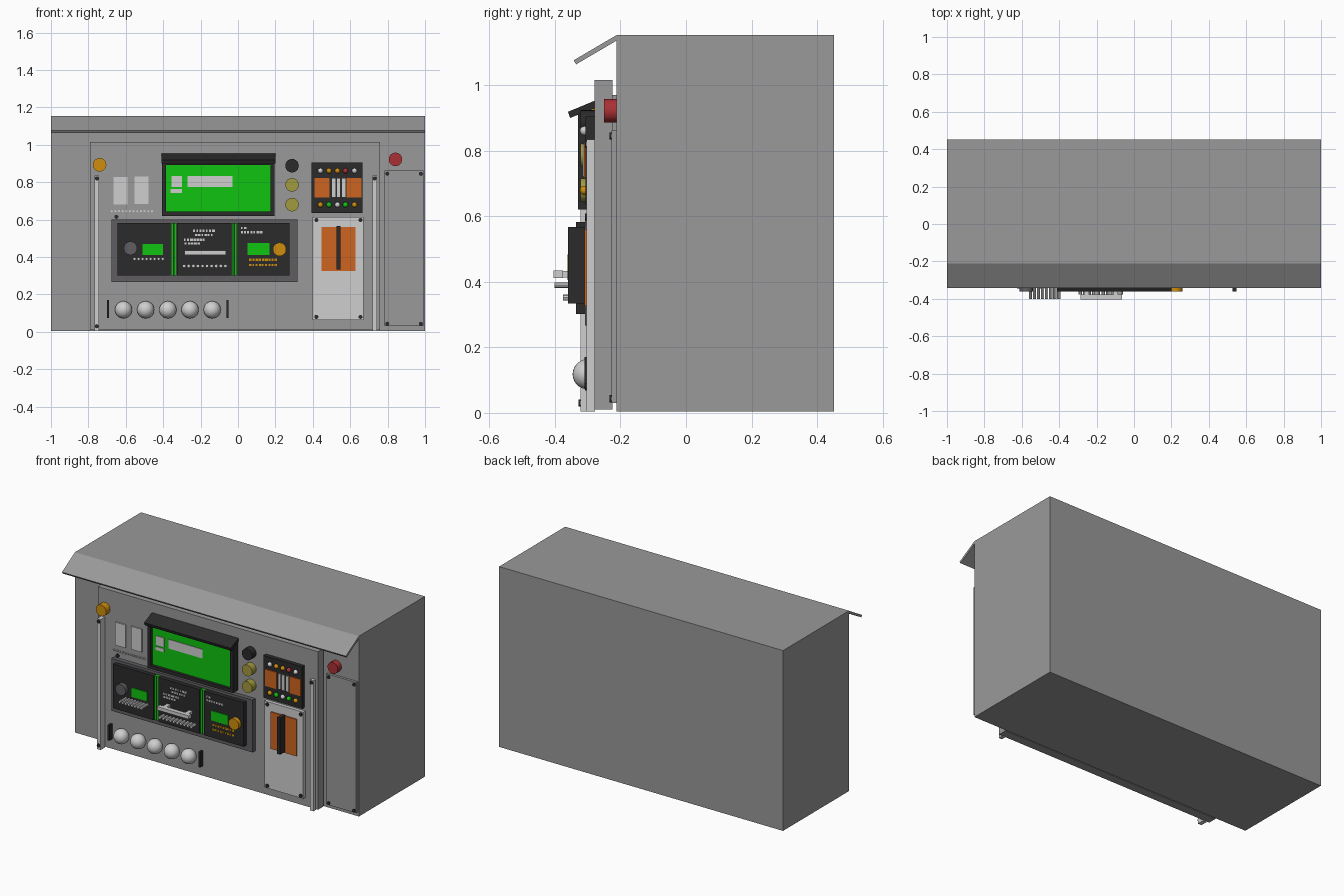
import bpy, bmesh, math, random
from mathutils import Matrix, Vector

if "Cube" in bpy.data.objects:
    bpy.data.objects.remove(bpy.data.objects["Cube"])

random.seed(4)


def material(name, r, g, b):
    m = bpy.data.materials.new(name)
    m.diffuse_color = (r, g, b, 1)
    m.use_nodes = True
    m.node_tree.nodes["Principled BSDF"].inputs["Base Color"].default_value = m.diffuse_color
    return m


GREY = material("cabinet grey", 0.32, 0.32, 0.32)
LIGHT = material("light grey", 0.62, 0.62, 0.62)
DARK = material("near black", 0.024, 0.024, 0.024)
SLATE = material("slate grey", 0.115, 0.11, 0.12)
GREEN = material("screen green", 0.005, 0.55, 0.005)
ORANGE = material("burnt orange", 0.62, 0.13, 0.015)
AMBER = material("amber", 0.62, 0.27, 0.004)
OLIVE = material("olive yellow", 0.36, 0.32, 0.05)
RED = material("red", 0.4, 0.03, 0.035)


def finish(name, bm, mat, smooth=False):
    me = bpy.data.meshes.new(name)
    bm.to_mesh(me)
    bm.free()
    me.materials.append(mat)
    ob = bpy.data.objects.new(name, me)
    bpy.context.collection.objects.link(ob)
    if smooth:
        bpy.ops.object.select_all(action='DESELECT')
        ob.select_set(True)
        bpy.context.view_layer.objects.active = ob
        bpy.ops.object.shade_smooth_by_angle(angle=math.radians(40))
    return ob


def boxes(name, mat, *specs):
    """Each spec is x0, x1, y0, y1, z0, z1."""
    bm = bmesh.new()
    for x0, x1, y0, y1, z0, z1 in specs:
        mid = Vector(((x0 + x1) / 2, (y0 + y1) / 2, (z0 + z1) / 2))
        size = Matrix.Diagonal((x1 - x0, y1 - y0, z1 - z0, 1))
        bmesh.ops.create_cube(bm, size=1, matrix=Matrix.Translation(mid) @ size)
    return finish(name, bm, mat)


def knobs(name, mat, r, y0, y1, points, sides=24):
    """Cylinders along y at each (x, z)."""
    bm = bmesh.new()
    for x, z in points:
        m = Matrix.Translation((x, (y0 + y1) / 2, z)) @ Matrix.Rotation(math.pi / 2, 4, 'X')
        bmesh.ops.create_cone(bm, cap_ends=True, segments=sides, radius1=r, radius2=r,
                              depth=y1 - y0, matrix=m)
    return finish(name, bm, mat, True)


def balls(name, mat, r, y, points):
    bm = bmesh.new()
    for x, z in points:
        bmesh.ops.create_uvsphere(bm, u_segments=24, v_segments=14, radius=r,
                                  matrix=Matrix.Translation((x, y, z)))
    return finish(name, bm, mat, True)


def prism(name, mat, x0, x1, profile):
    """Extrude a (y, z) profile along x."""
    bm = bmesh.new()
    f = bm.faces.new([bm.verts.new((x0, y, z)) for y, z in profile])
    ex = bmesh.ops.extrude_face_region(bm, geom=[f])
    bmesh.ops.translate(bm, vec=(x1 - x0, 0, 0),
                        verts=[v for v in ex['geom'] if isinstance(v, bmesh.types.BMVert)])
    bmesh.ops.recalc_face_normals(bm, faces=bm.faces)
    return finish(name, bm, mat)


def corners(x0, x1, z0, z1):
    return [(x, z) for x in (x0, x1) for z in (z0, z1)]


def dashes(x0, x1, y, z, h=0.012, step=0.017):
    """Row of small uneven marks on a face at depth y."""
    n = int((x1 - x0) / step)
    return [(x0 + i * step, x0 + i * step + step * random.uniform(0.5, 0.9),
             y - 0.004, y + 0.002, z - h / 2, z + h / 2) for i in range(n)]


# Cabinet, rain hood and front panels
boxes("cabinet_body", GREY, (-1, 1, -0.212, 0.452, 0.005, 1.153))
prism("rain_hood", GREY, -1, 1, [(-0.212, 1.153), (-0.343, 1.076), (-0.335, 1.064), (-0.212, 1.136)])
boxes("main_door", GREY, (-0.79, 0.76, -0.28, -0.224, 0.01, 1.016))
boxes("door_mount", GREY, (-0.75, 0.72, -0.226, -0.21, 0.05, 0.97))
boxes("side_cover", GREY, (0.783, 0.992, -0.228, -0.21, 0.03, 0.862))
knobs("side_cover_bolts", DARK, 0.011, -0.234, -0.226, corners(0.798, 0.978, 0.043, 0.845), 12)

# Door rails and their bolts
boxes("left_rail", LIGHT, (-0.768, -0.742, -0.322, -0.278, 0.004, 0.835))
boxes("right_rail", LIGHT, (0.72, 0.743, -0.303, -0.278, 0.004, 0.835))
knobs("left_rail_bolts", DARK, 0.011, -0.328, -0.32, [(-0.755, z) for z in (0.03, 0.82)], 12)
knobs("right_rail_bolt", DARK, 0.011, -0.309, -0.301, [(0.731, 0.82)], 12)

# Large lamps and knobs
knobs("amber_lamp", AMBER, 0.036, -0.322, -0.278, [(-0.74, 0.893)])
knobs("red_lamp", RED, 0.036, -0.25, -0.21, [(0.842, 0.922)])
knobs("black_knob", DARK, 0.036, -0.322, -0.278, [(0.289, 0.888)])
knobs("olive_knobs", OLIVE, 0.036, -0.322, -0.278, [(0.289, 0.786), (0.289, 0.68)])

# Label plates at upper left
boxes("label_plates", LIGHT, (-0.665, -0.592, -0.288, -0.278, 0.68, 0.827),
      (-0.553, -0.478, -0.288, -0.278, 0.683, 0.83))
knobs("stud_row", LIGHT, 0.006, -0.288, -0.278, [(-0.675 + i * 0.0195, 0.645) for i in range(12)], 8)
knobs("panel_screw", DARK, 0.011, -0.288, -0.278, [(-0.65, 0.615)], 12)

# Display with frame and hood
boxes("display_frame", DARK,
      (-0.405, -0.385, -0.33, -0.278, 0.62, 0.925), (0.175, 0.195, -0.33, -0.278, 0.62, 0.925),
      (-0.385, 0.175, -0.33, -0.278, 0.62, 0.642), (-0.385, 0.175, -0.33, -0.278, 0.893, 0.925))
boxes("display_screen", GREEN, (-0.385, 0.175, -0.312, -0.28, 0.642, 0.893))
boxes("display_fields", LIGHT, (-0.355, -0.3, -0.316, -0.31, 0.775, 0.833),
      (-0.36, -0.3, -0.316, -0.31, 0.742, 0.764), (-0.27, -0.03, -0.316, -0.31, 0.775, 0.833))
prism("display_hood", DARK, -0.41, 0.2,
      [(-0.278, 0.953), (-0.36, 0.919), (-0.354, 0.9), (-0.278, 0.93)])

# Fuse box with breakers and indicator lights
boxes("fuse_box", DARK, (0.393, 0.666, -0.306, -0.278, 0.636, 0.904))
boxes("fuse_blocks", ORANGE, (0.409, 0.49, -0.312, -0.304, 0.717, 0.823),
      (0.58, 0.66, -0.312, -0.304, 0.717, 0.823))
boxes("breaker_bars", LIGHT, *[(x, x + 0.018, -0.314, -0.304, 0.722, 0.82) for x in (0.502, 0.528, 0.556)])
light_x = [0.441, 0.487, 0.532, 0.575, 0.623]
for part, mat, top, low in (("grey_lights", LIGHT, (0, 4), (2,)), ("amber_lights", AMBER, (1, 2), (0, 4)),
                            ("red_light", RED, (3,), ()), ("green_lights", GREEN, (), (1, 3))):
    balls(part, mat, 0.014, -0.31, [(light_x[i], 0.861) for i in top] + [(light_x[i], 0.679) for i in low])

# Main switch plate
boxes("switch_plate", LIGHT, (0.398, 0.671, -0.302, -0.278, 0.064, 0.615))
boxes("switch_backing", ORANGE, (0.447, 0.628, -0.31, -0.3, 0.326, 0.56))
boxes("switch_handle", DARK, (0.526, 0.549, -0.36, -0.308, 0.334, 0.567))
knobs("switch_plate_bolts", DARK, 0.011, -0.309, -0.3, corners(0.419, 0.655, 0.08, 0.598), 12)

# Control rack: bezel, three modules and green dividers
F = -0.336
boxes("rack_bezel", SLATE, (-0.676, 0.318, -0.308, -0.278, 0.267, 0.6))
boxes("rack_modules", DARK, *[(a, b, F, -0.306, 0.302, 0.583)
                              for a, b in ((-0.644, -0.36), (-0.325, -0.035), (-0.004, 0.275))])
boxes("rack_dividers", GREEN, (-0.358, -0.329, -0.328, -0.306, 0.302, 0.583),
      (-0.033, -0.006, -0.328, -0.306, 0.302, 0.583))
boxes("divider_grooves", DARK, (-0.347, -0.34, -0.331, -0.326, 0.302, 0.583),
      (-0.023, -0.016, -0.331, -0.326, 0.302, 0.583))
boxes("module_screens", GREEN, (-0.51, -0.402, F - 0.005, F + 0.002, 0.412, 0.47),
      (0.05, 0.168, F - 0.005, F + 0.002, 0.412, 0.474))
knobs("left_module_knob", SLATE, 0.036, -0.362, F + 0.002, [(-0.575, 0.447)])
knobs("right_module_knob", AMBER, 0.036, -0.362, F + 0.002, [(0.222, 0.441)])

# Left module pins, centre module handle and pins
knobs("left_module_pins", LIGHT, 0.0085, -0.402, F + 0.002, [(-0.553 + i * 0.0215, 0.39) for i in range(8)], 8)
knobs("centre_module_pins", LIGHT, 0.0095, -0.376, F + 0.002, [(-0.288 + i * 0.0245, 0.352) for i in range(10)], 8)
boxes("pull_handle", LIGHT, (-0.286, -0.065, -0.404, -0.376, 0.412, 0.434),
      (-0.265, -0.24, -0.378, F + 0.002, 0.413, 0.433), (-0.11, -0.085, -0.378, F + 0.002, 0.413, 0.433))

# Small markings on the modules
boxes("centre_marks", LIGHT, *dashes(-0.24, -0.12, F, 0.54), *dashes(-0.23, -0.12, F, 0.518),
      *dashes(-0.29, -0.17, F, 0.492), *dashes(-0.285, -0.19, F, 0.472))
boxes("right_marks", LIGHT, *dashes(0.015, 0.06, F, 0.555), *dashes(0.015, 0.14, F, 0.532))
boxes("amber_marks", AMBER, *dashes(0.06, 0.225, F, 0.386), *dashes(0.06, 0.225, F, 0.357))

# Row of round lamps with end bars
balls("round_lamps", LIGHT, 0.046, -0.3, [(-0.612 + i * 0.1185, 0.118) for i in range(5)])
boxes("lamp_end_bars", DARK, *[(x - 0.006, x + 0.006, -0.31, -0.278, 0.073, 0.17) for x in (-0.695, -0.056)])
